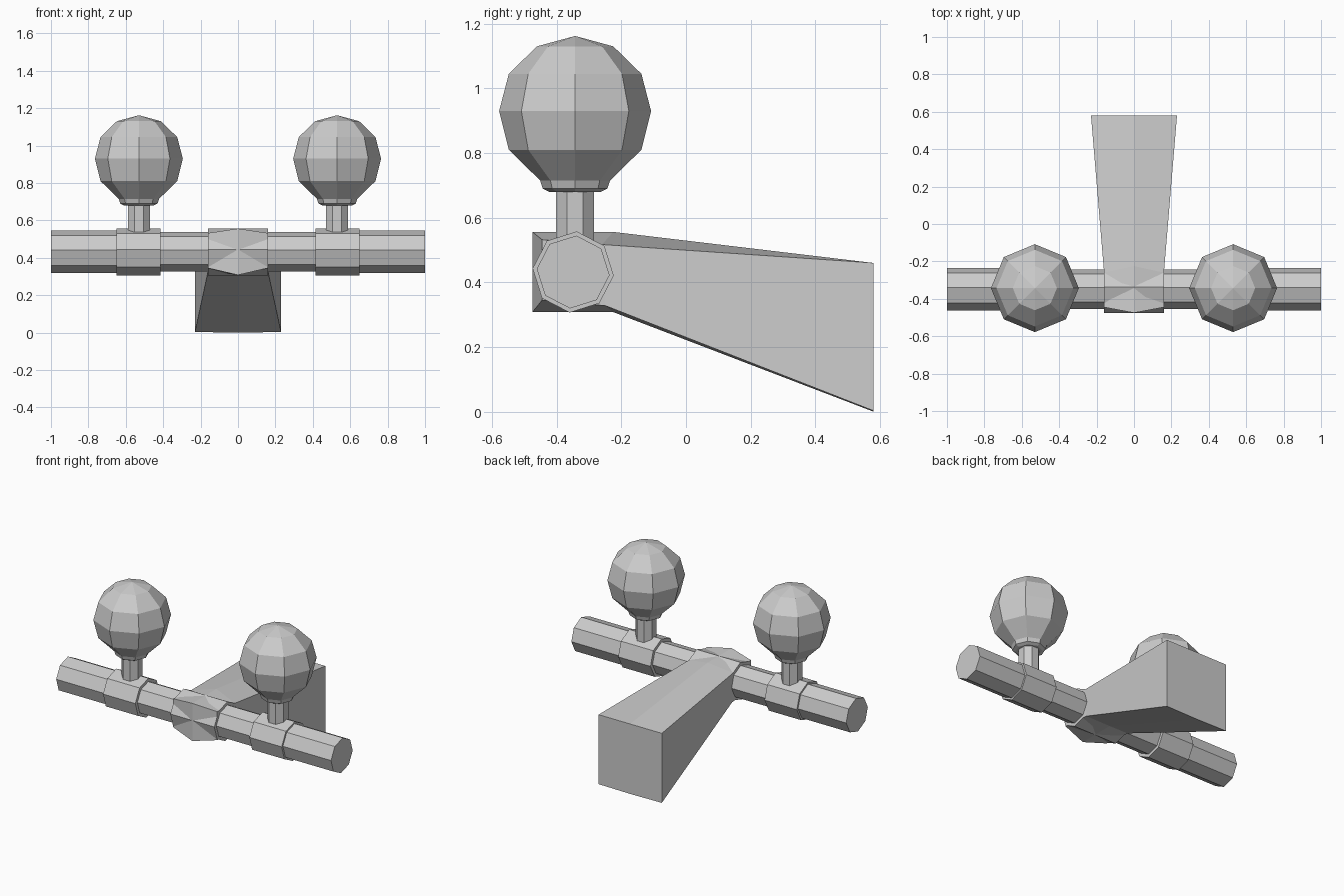
import bpy, bmesh, math
from mathutils import Matrix, Vector

if "Cube" in bpy.data.objects:
    bpy.data.objects.remove(bpy.data.objects["Cube"])


def make_object(name, bm):
    bmesh.ops.recalc_face_normals(bm, faces=bm.faces)
    mesh = bpy.data.meshes.new(name)
    bm.to_mesh(mesh)
    bm.free()
    obj = bpy.data.objects.new(name, mesh)
    bpy.context.collection.objects.link(obj)
    return obj


def lathe(name, profile, matrix, turn=0.0, sides=8):
    """Closed low-poly solid from (radius, height) pairs, spun about local z."""
    bm = bmesh.new()
    rings = []
    for r, h in profile:
        rings.append([bm.verts.new(matrix @ Vector((
            r * math.cos(turn + math.tau * i / sides),
            r * math.sin(turn + math.tau * i / sides), h))) for i in range(sides)])
    for a, b in zip(rings, rings[1:]):
        for i in range(sides):
            j = (i + 1) % sides
            bm.faces.new((a[i], a[j], b[j], b[i]))
    bm.faces.new(rings[0][::-1])
    bm.faces.new(rings[-1])
    bmesh.ops.remove_doubles(bm, verts=bm.verts, dist=1e-5)
    return make_object(name, bm)


BAR_Y, BAR_Z = -0.349, 0.432

# Stepped octagonal crossbar: local (x, y, z) becomes world (y, z, x)
half = [(0.126, 0.16), (0.105, 0.16), (0.105, 0.415), (0.126, 0.415),
        (0.126, 0.65), (0.113, 0.65), (0.113, 1.0)]
bar_profile = [(r, -x) for r, x in reversed(half)] + half
axis = Matrix(((0, 0, 1, 0), (1, 0, 0, BAR_Y), (0, 1, 0, BAR_Z), (0, 0, 0, 1)))
lathe("crossbar", bar_profile, axis, math.radians(-5))

# Stems and faceted ball knobs
ball = [(0.08, 0.68), (0.10, 0.69), (0.108, 0.715), (0.205, 0.81), (0.235, 0.93),
        (0.205, 1.045), (0.118, 1.13), (0.0, 1.162)]
for side, label in ((-1, "left"), (1, "right")):
    place = Matrix.Translation((side * 0.53, -0.343, 0))
    lathe(label + "_stem", [(0.064, 0.47), (0.064, 0.70)], place, math.pi / 8)
    lathe(label + "_knob", ball, place)

# Tapered arm: side and centre outlines (y, z), lofted across x
side_outline = [(-0.445, 0.345), (-0.445, 0.532), (-0.26, 0.517), (0.58, 0.46),
                (0.58, 0.003), (-0.25, 0.328)]
mid_outline = [(-0.475, 0.308), (-0.475, 0.556), (-0.225, 0.556), (0.58, 0.46),
               (0.58, 0.0), (-0.225, 0.308)]
bm = bmesh.new()
columns = []
for s, outline in ((-1, side_outline), (0, mid_outline), (1, side_outline)):
    columns.append([bm.verts.new((s * (0.23 if y > 0 else 0.16), y, z))
                    for y, z in outline])
for a, b in zip(columns, columns[1:]):
    for i in range(6):
        j = (i + 1) % 6
        bm.faces.new((a[i], a[j], b[j], b[i]))
for c in (columns[0], columns[2]):
    bm.faces.new((c[0], c[1], c[2], c[5]))
    bm.faces.new((c[5], c[2], c[3], c[4]))
make_object("tapered_arm", bm)
